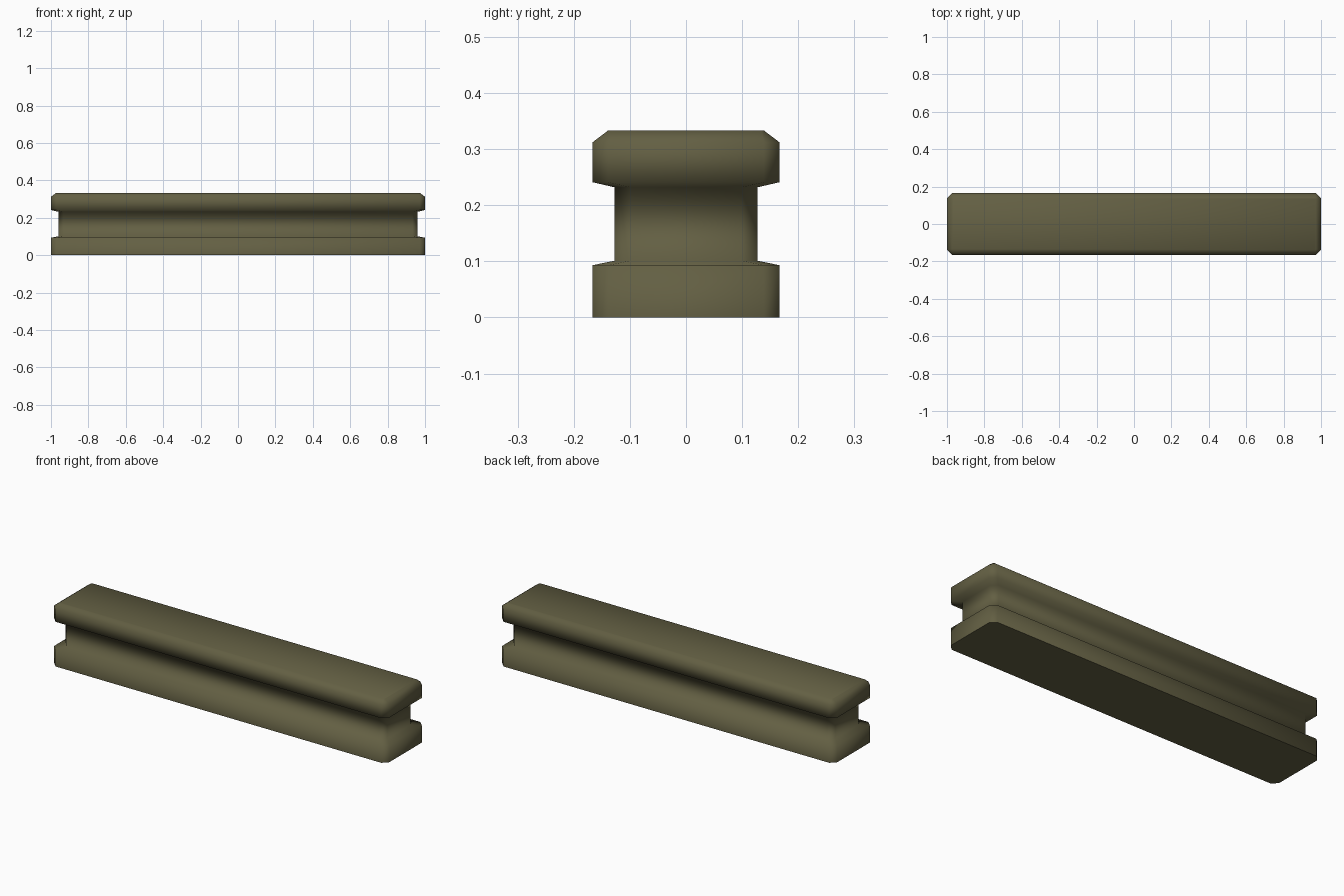
import bpy, bmesh, math

if "Cube" in bpy.data.objects:
    bpy.data.objects.remove(bpy.data.objects["Cube"])

# olive brown material
mat = bpy.data.materials.new("olive_brown")
mat.diffuse_color = (0.125, 0.115, 0.056, 1)
mat.use_nodes = True
mat.node_tree.nodes["Principled BSDF"].inputs["Base Color"].default_value = mat.diffuse_color

# (inset from outer outline, height) for each ring of the bar profile
profile = [(0, 0), (0, 0.093), (0.039, 0.101), (0.039, 0.232),
           (0, 0.241), (0, 0.312), (0.028, 0.3333)]
HX, HY, CUT = 1.0, 0.1667, 0.028


def ring(bm, inset, z):
    """Rectangle with clipped corners."""
    x, y, c = HX - inset, HY - inset, CUT
    if z > 0.33:
        c = 0.004
    pts = [(x, -y + c), (x, y - c), (x - c, y), (-x + c, y),
           (-x, y - c), (-x, -y + c), (-x + c, -y), (x - c, -y)]
    return [bm.verts.new((px, py, z)) for px, py in pts]


# grooved bar
bm = bmesh.new()
rings = [ring(bm, i, z) for i, z in profile]
for a, b in zip(rings, rings[1:]):
    for k in range(8):
        n = (k + 1) % 8
        bm.faces.new((a[k], a[n], b[n], b[k]))
bm.faces.new(rings[0][::-1])
bm.faces.new(rings[-1])
bmesh.ops.recalc_face_normals(bm, faces=bm.faces)
mesh = bpy.data.meshes.new("grooved_bar")
bm.to_mesh(mesh)
bm.free()
mesh.materials.append(mat)
bar = bpy.data.objects.new("grooved_bar", mesh)
bpy.context.collection.objects.link(bar)

# soft shading everywhere except the flat underside
bpy.context.view_layer.objects.active = bar
bar.select_set(True)
bpy.ops.object.shade_smooth_by_angle(angle=math.radians(85))
